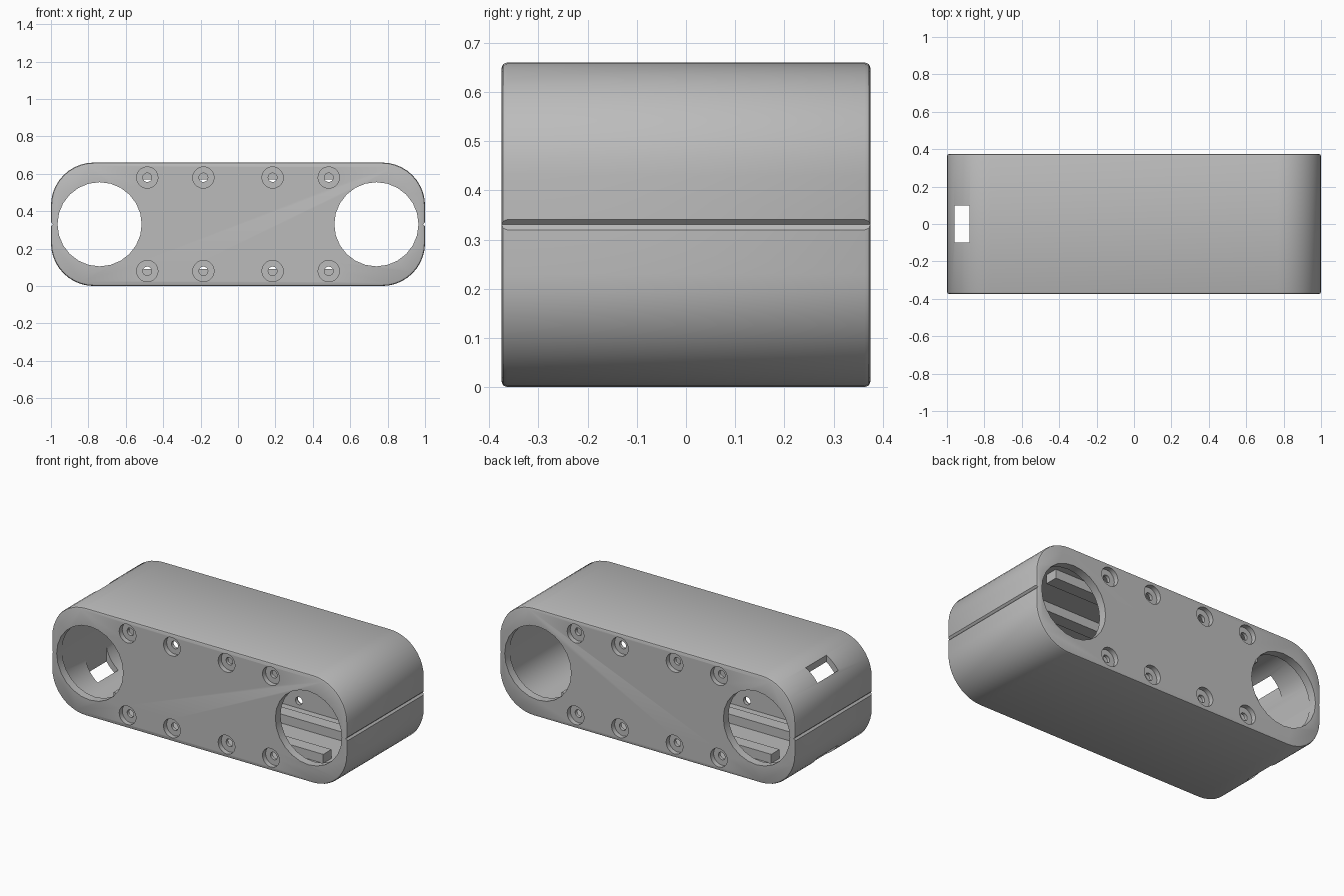
import bpy, bmesh, math
from mathutils import Matrix

LENGTH, DEPTH, HEIGHT = 2.0, 0.75, 0.66
MID = HEIGHT / 2
WALL = 0.035          # top, bottom and end walls
FACE = 0.05           # front and back walls

if "Cube" in bpy.data.objects:
    bpy.data.objects.remove(bpy.data.objects["Cube"])

grey = bpy.data.materials.new("plain grey")
grey.use_nodes = True
grey.diffuse_color = (0.5, 0.5, 0.5, 1)
grey.node_tree.nodes["Principled BSDF"].inputs["Base Color"].default_value = grey.diffuse_color


def finish(name, bm):
    bmesh.ops.recalc_face_normals(bm, faces=bm.faces)
    mesh = bpy.data.meshes.new(name)
    bm.to_mesh(mesh)
    bm.free()
    obj = bpy.data.objects.new(name, mesh)
    bpy.context.collection.objects.link(obj)
    mesh.materials.append(grey)
    return obj


def rounded_prism(name, inset, depth, radius, edge=0):
    """Rounded rectangle in xz, extruded along y, with optional edge bevel."""
    bm = bmesh.new()
    hx, hz = LENGTH / 2 - inset - radius, MID - inset - radius
    ring = []
    for i, (sx, sz) in enumerate([(1, 1), (-1, 1), (-1, -1), (1, -1)]):
        for k in range(11):
            a = math.pi / 2 * (i + k / 10)
            ring.append(bm.verts.new((sx * hx + radius * math.cos(a), -depth / 2,
                                      MID + sz * hz + radius * math.sin(a))))
    face = bm.faces.new(ring)
    out = bmesh.ops.extrude_face_region(bm, geom=[face])
    verts = [g for g in out["geom"] if isinstance(g, bmesh.types.BMVert)]
    bmesh.ops.translate(bm, verts=verts, vec=(0, depth, 0))
    if edge:
        rims = [e for e in bm.edges if abs(e.verts[0].co.y - e.verts[1].co.y) < 1e-5]
        bmesh.ops.bevel(bm, geom=rims, offset=edge, segments=2, profile=0.5, affect='EDGES')
    return finish(name, bm)


def add_box(bm, centre, size, turn=0):
    matrix = Matrix.Translation(centre) @ Matrix.Rotation(turn, 4, 'Y') @ Matrix.Diagonal((*size, 1))
    bmesh.ops.create_cube(bm, size=1, matrix=matrix)


def add_cylinder(bm, centre, radius, depth, sides):
    matrix = Matrix.Translation(centre) @ Matrix.Rotation(math.pi / 2, 4, 'X')
    bmesh.ops.create_cone(bm, cap_ends=True, segments=sides, radius1=radius,
                          radius2=radius, depth=depth, matrix=matrix)


def cut(target, cutter):
    cutter.hide_render = True
    mod = target.modifiers.new("cut", 'BOOLEAN')
    mod.operation = 'DIFFERENCE'
    mod.solver = 'EXACT'
    mod.object = cutter
    bpy.context.view_layer.objects.active = target
    bpy.ops.object.modifier_apply(modifier=mod.name)
    bpy.data.objects.remove(cutter)


# Hollow housing
housing = rounded_prism("housing", 0, DEPTH, 0.23, edge=0.012)
cut(housing, rounded_prism("cavity", WALL, DEPTH - 2 * FACE, 0.23 - WALL))

# Large round openings, screw holes, cable windows and end seams
through, sinks = bmesh.new(), bmesh.new()
for side in (-1, 1):
    add_cylinder(through, (side * 0.74, 0, MID), 0.225, 1, 24)
    for x in (0.185, 0.485):
        for dz in (-0.25, 0.25):
            add_cylinder(through, (side * x, 0, MID + dz), 0.024, 1, 16)
            for y in (-DEPTH / 2, DEPTH / 2):
                add_cylinder(sinks, (side * x, y, MID + dz), 0.057, 0.06, 20)
cut(housing, finish("hole_cutter", through))
cut(housing, finish("countersink_cutter", sinks))

slots = bmesh.new()
add_box(slots, (-0.92, 0, MID), (0.08, 0.2, 1))
for side in (-1, 1):
    add_box(slots, (side * LENGTH / 2, 0, MID), (0.015, 1, 0.015), math.pi / 4)
cut(housing, finish("slot_cutter", slots))

# Stepped collars inside the screw recesses
collars = bmesh.new()
for side in (-1, 1):
    for x in (0.185, 0.485):
        for dz in (-0.25, 0.25):
            for y in (-1, 1):
                centre = (side * x, y * (DEPTH / 2 - 0.025), MID + dz)
                matrix = Matrix.Translation(centre) @ Matrix.Rotation(math.pi / 2, 4, 'X')
                rings = [bmesh.ops.create_circle(collars, segments=20, radius=r, matrix=matrix)["verts"]
                         for r in (0.024, 0.04)]
                edges = [e for ring in rings for e in {e for v in ring for e in v.link_edges}]
                bmesh.ops.bridge_loops(collars, edges=edges)
finish("screw_collars", collars)

# Long rails on the floor and ceiling of the cavity
rails = bmesh.new()
for y in (-0.15, 0.15):
    for z in (0.06, HEIGHT - 0.06):
        add_box(rails, (0, y, z), (1.42, 0.08, 0.06))
finish("inner_rails", rails)

# Smooth curved walls, crisp edges
bpy.ops.object.select_all(action='DESELECT')
housing.select_set(True)
bpy.context.view_layer.objects.active = housing
bpy.ops.object.shade_smooth_by_angle(angle=math.radians(30))
